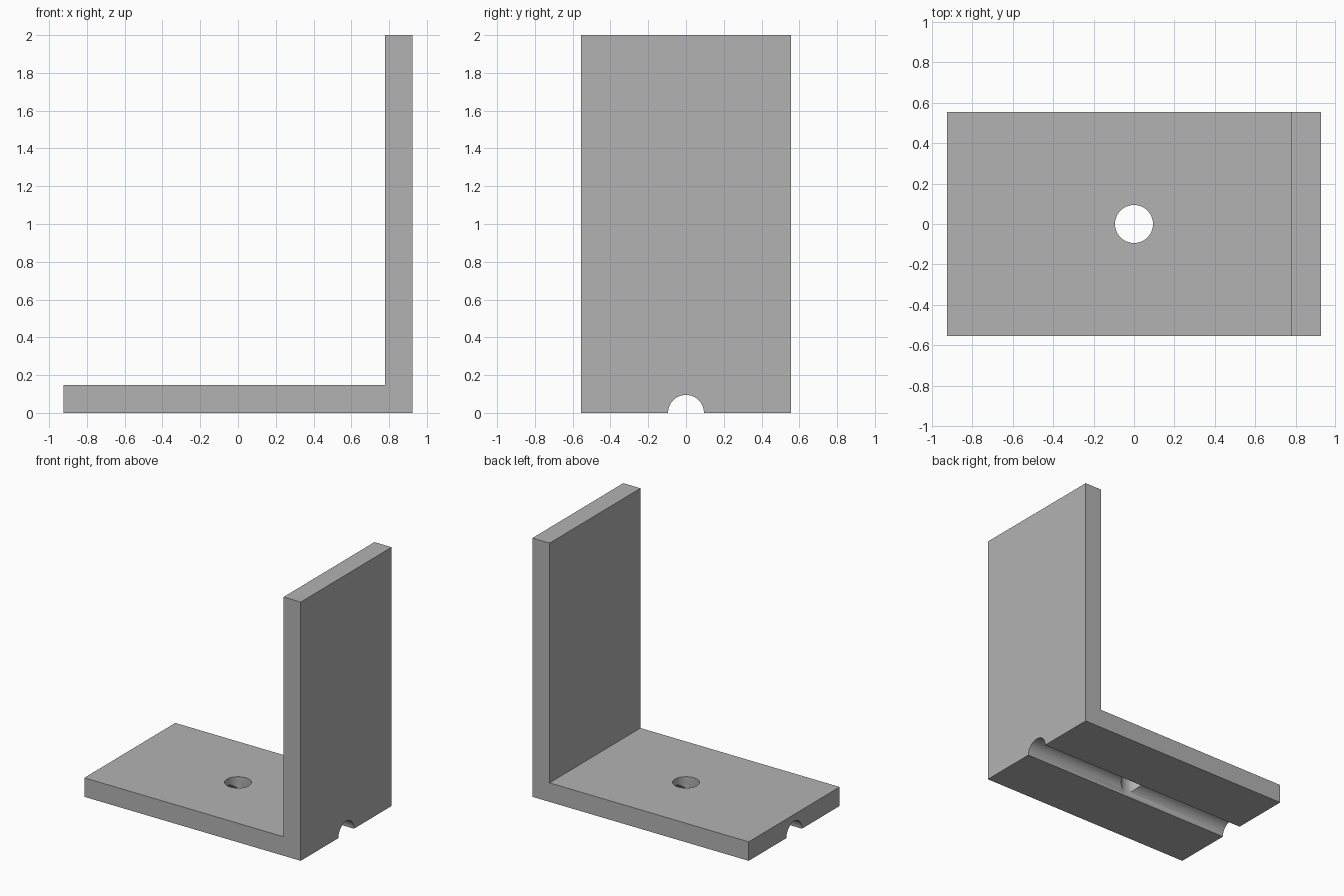
import bpy
import bmesh
from math import radians
from mathutils import Matrix

if "Cube" in bpy.data.objects:
    bpy.data.objects.remove(bpy.data.objects["Cube"], do_unlink=True)

HALF_X, HALF_Y, HEIGHT = 0.925, 0.555, 2.0
THICK = 0.147
BORE = 0.095

grey = bpy.data.materials.new("plain grey")
grey.use_nodes = True
colour = (0.45, 0.45, 0.45, 1)
grey.diffuse_color = colour
grey.node_tree.nodes["Principled BSDF"].inputs["Base Color"].default_value = colour


def finish(name, bm):
    bmesh.ops.recalc_face_normals(bm, faces=bm.faces)
    mesh = bpy.data.meshes.new(name)
    bm.to_mesh(mesh)
    bm.free()
    mesh.materials.append(grey)
    obj = bpy.data.objects.new(name, mesh)
    bpy.context.collection.objects.link(obj)
    return obj


def cutter(name, radius, length, matrix):
    bm = bmesh.new()
    bmesh.ops.create_cone(bm, cap_ends=True, segments=64, radius1=radius,
                          radius2=radius, depth=length, matrix=matrix)
    obj = finish(name, bm)
    obj.hide_render = True
    return obj


# L-shaped bracket: side profile extruded across its width
inner = HALF_X - THICK
profile = [(-HALF_X, 0), (HALF_X, 0), (HALF_X, HEIGHT),
           (inner, HEIGHT), (inner, THICK), (-HALF_X, THICK)]
bm = bmesh.new()
face = bm.faces.new([bm.verts.new((x, -HALF_Y, z)) for x, z in profile])
side = bmesh.ops.extrude_face_region(bm, geom=[face])
verts = [v for v in side["geom"] if isinstance(v, bmesh.types.BMVert)]
bmesh.ops.translate(bm, verts=verts, vec=(0, 2 * HALF_Y, 0))
bracket = finish("angle_bracket", bm)

# Half-round groove under the foot, and round screw hole through it
cutters = [
    cutter("groove_cutter", BORE, 3, Matrix.Rotation(radians(90), 4, 'Y')),
    cutter("hole_cutter", BORE - 0.001, 1, Matrix.Identity(4)),
]
bpy.context.view_layer.objects.active = bracket
for tool in cutters:
    mod = bracket.modifiers.new(tool.name, 'BOOLEAN')
    mod.operation = 'DIFFERENCE'
    mod.solver = 'EXACT'
    mod.object = tool
    bpy.ops.object.modifier_apply(modifier=mod.name)
for tool in cutters:
    bpy.data.objects.remove(tool, do_unlink=True)

# Smooth bores, sharp plate edges
bpy.ops.object.select_all(action='DESELECT')
bracket.select_set(True)
bpy.ops.object.shade_smooth_by_angle(angle=radians(30))
